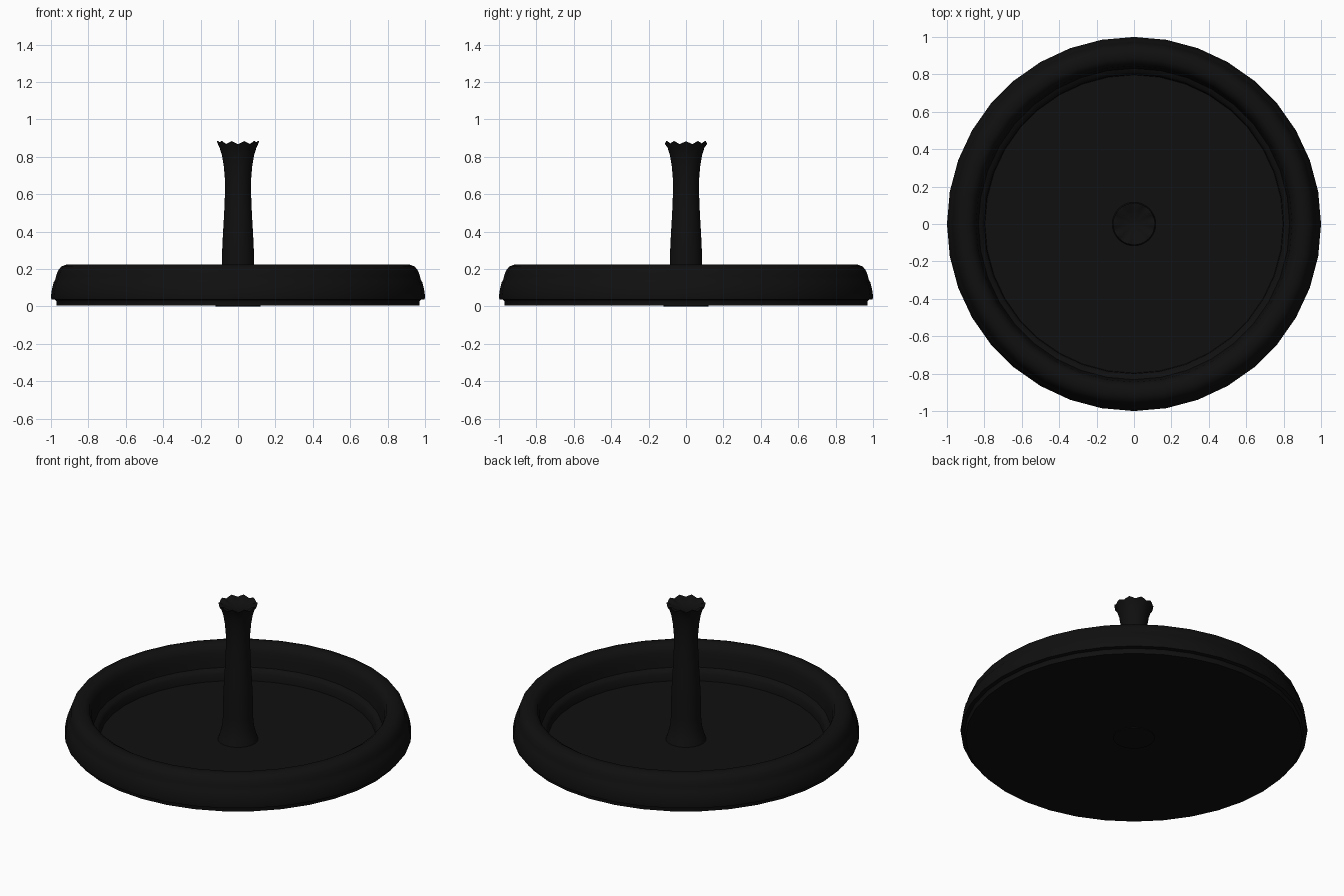
import bpy, math

if "Cube" in bpy.data.objects:
    bpy.data.objects.remove(bpy.data.objects["Cube"])

mat = bpy.data.materials.new("black_stone")
mat.diffuse_color = (0.005, 0.005, 0.005, 1)
mat.use_nodes = True
mat.node_tree.nodes["Principled BSDF"].inputs["Base Color"].default_value = mat.diffuse_color


def lathe(name, profile, sides, angle, lift=None):
    """Revolve (radius, z) points about z; points on the axis become one pole."""
    verts, faces, rings = [], [], []
    for i, (r, z) in enumerate(profile):
        start = len(verts)
        n = 1 if r == 0 else sides
        for k in range(n):
            a = 2 * math.pi * k / sides
            dz = lift(i, a) if lift else 0
            verts.append((r * math.cos(a), r * math.sin(a), z + dz))
        rings.append((start, n))
    for (a, na), (b, nb) in zip(rings, rings[1:]):
        for k in range(sides):
            j = (k + 1) % sides
            if na == 1:
                faces.append((a, b + j, b + k))
            elif nb == 1:
                faces.append((a + k, a + j, b))
            else:
                faces.append((a + k, a + j, b + j, b + k))
    mesh = bpy.data.meshes.new(name)
    mesh.from_pydata(verts, [], faces)
    mesh.update()
    ob = bpy.data.objects.new(name, mesh)
    bpy.context.collection.objects.link(ob)
    mesh.materials.append(mat)
    bpy.ops.object.select_all(action='DESELECT')
    ob.select_set(True)
    bpy.context.view_layer.objects.active = ob
    bpy.ops.object.shade_smooth_by_angle(angle=math.radians(angle))
    return ob


# Basin: underside, foot, stepped outer wall, rounded rim, inner ledge, floor
lathe("basin", [
    (0, 0.005), (0.97, 0.005), (0.97, 0.025), (0.976, 0.035), (0.998, 0.038),
    (1.0, 0.055), (0.995, 0.09), (0.985, 0.13), (0.978, 0.14), (0.972, 0.165),
    (0.962, 0.192), (0.945, 0.213), (0.92, 0.223), (0.885, 0.223),
    (0.86, 0.208), (0.845, 0.175), (0.838, 0.13), (0.832, 0.085),
    (0.812, 0.075), (0.80, 0.06), (0.797, 0.015), (0, 0.015)], 36, 35)

# Fountain column: flared foot, waisted shaft, scalloped shallow cup on top
column = [
    (0, 0), (0.12, 0), (0.115, 0.02), (0.105, 0.05), (0.092, 0.1),
    (0.086, 0.17), (0.086, 0.27), (0.081, 0.38), (0.074, 0.5), (0.07, 0.6),
    (0.07, 0.68), (0.076, 0.75), (0.086, 0.81), (0.099, 0.85),
    (0.112, 0.875), (0.104, 0.875), (0.07, 0.855), (0, 0.845)]


def scallop(i, a):
    return 0.008 * math.cos(10 * a) if i in (14, 15) else 0


lathe("fountain_column", column, 40, 40, scallop)
